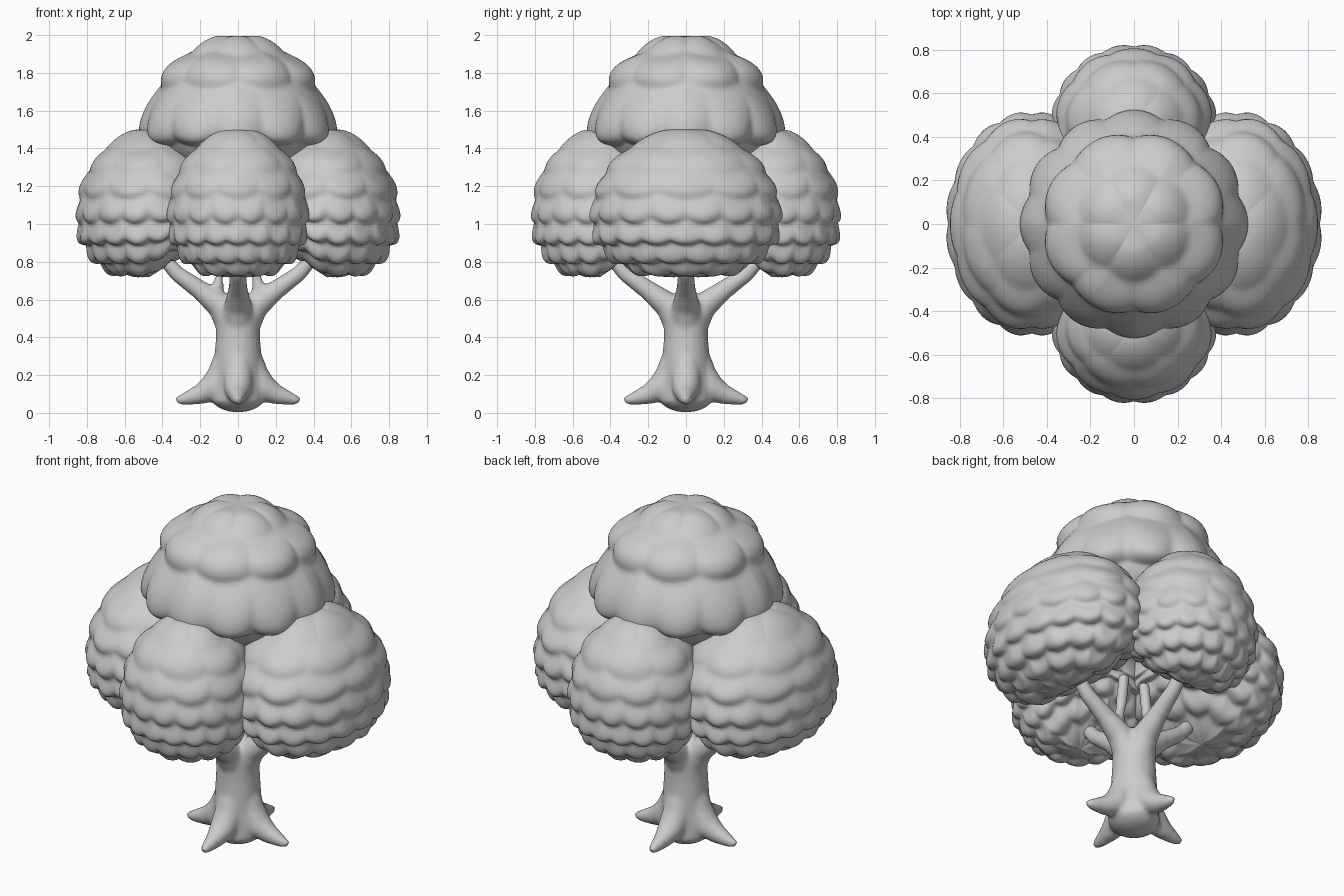
import bpy, bmesh
from math import sin, cos, pi
from mathutils import Vector

cube = bpy.data.objects.get("Cube")
if cube:
    bpy.data.objects.remove(cube)

grey = bpy.data.materials.new("light_grey")
grey.use_nodes = True
grey.diffuse_color = (0.6, 0.6, 0.6, 1)
grey.node_tree.nodes["Principled BSDF"].inputs["Base Color"].default_value = (0.6, 0.6, 0.6, 1)


def finish(bm, name):
    bmesh.ops.recalc_face_normals(bm, faces=bm.faces)
    for face in bm.faces:
        face.smooth = True
    mesh = bpy.data.meshes.new(name)
    bm.to_mesh(mesh)
    bm.free()
    mesh.materials.append(grey)
    obj = bpy.data.objects.new(name, mesh)
    bpy.context.collection.objects.link(obj)
    return obj


def loft(bm, rings, start, end):
    """Skin closed rings and cap both ends with a point."""
    a, b = bm.verts.new(start), bm.verts.new(end)
    rows = [[bm.verts.new(p) for p in ring] for ring in rings]
    n = len(rows[0])
    for i in range(n):
        j = (i + 1) % n
        bm.faces.new((a, rows[0][j], rows[0][i]))
        bm.faces.new((b, rows[-1][i], rows[-1][j]))
        for r, s in zip(rows, rows[1:]):
            bm.faces.new((r[i], r[j], s[j], s[i]))


# Foliage: a dome covered with overlapping tiers of rounded lobes
# Each tier is (lower edge from 0 at the top to 1 at the bottom, lobes, bulge)
def bulge(tiers, v, theta):
    prev = 0
    for i, (edge, lobes, amp) in enumerate(tiers):
        lobe = abs(cos(lobes * theta / 2 + i * pi / 2)) ** 0.8
        low = edge + 0.026 * (lobe - 0.6)
        if v < low:
            t = max(0, (v - prev) / (low - prev))
            return amp * sin(pi * t ** 1.3) * (0.5 + 0.5 * lobe)
        prev = low
    return 0


def foliage(name, centre, radius, up, down, tiers, turn=0, lift=0, rows=84, around=160):
    def point(v, theta):
        s, c = sin(pi * v), cos(pi * v)
        rise = 0
        if c < 0:
            # the underside is fuller, and rises towards the trunk
            s, c = s ** 0.87, -abs(c) ** 0.87
            rise = lift * max(0, -cos(theta)) * s * -c
        else:
            s = s ** 1.12
        o = bulge(tiers, v, theta) * min(1, 4 * s)
        p = Vector((radius[0] * s * cos(theta + turn), radius[1] * s * sin(theta + turn),
                    c * (up if c > 0 else down)))
        return Vector(centre) + p * (1 + o) + Vector((0, 0, rise - 0.2 * o * s))

    bm = bmesh.new()
    rings = [[point(k / rows, 2 * pi * i / around) for i in range(around)]
             for k in range(1, rows)]
    loft(bm, rings, point(0, 0), point(1, 0))
    obj = finish(bm, name)
    soften = obj.modifiers.new("soften", 'SMOOTH')
    soften.iterations = 2
    return obj


leaf_tiers = [(0.22, 5, 0.03), (0.34, 7, 0.05), (0.44, 10, 0.06), (0.535, 16, 0.07),
              (0.645, 18, 0.08), (0.77, 16, 0.08), (0.89, 10, 0.08), (1.1, 5, 0.06)]
crown_tiers = [(0.2, 6, 0.06), (0.355, 8, 0.12), (0.6, 12, 0.14), (1.1, 2, 0.02)]

for side, name in ((1, "left"), (-1, "right")):
    foliage(name + "_foliage", (side * 0.47, 0, 1.06), (0.37, 0.485), 0.445, 0.335,
            leaf_tiers, 0 if side > 0 else pi, 0.25)
for side, name in ((1, "back"), (-1, "front")):
    foliage(name + "_foliage", (0, side * 0.455, 1.06), (0.358, 0.347), 0.445, 0.335,
            leaf_tiers, side * pi / 2, 0.25)
foliage("crown_foliage", (0, 0, 1.52), (0.46, 0.46), 0.475, 0.27, crown_tiers, pi / 2)


# Trunk, roots and branches: tapered tubes fused into one surface
def tube(bm, points, sides=20):
    path = [Vector(p[:3]) for p in points]
    rings = []
    for i, p in enumerate(path):
        along = path[min(i + 1, len(path) - 1)] - path[max(i - 1, 0)]
        turn = along.to_track_quat('Z', 'Y')
        rings.append([p + turn @ Vector((cos(a), sin(a), 0)) * points[i][3]
                      for a in (2 * pi * k / sides for k in range(sides))])
    loft(bm, rings, path[0], path[-1])


bm = bmesh.new()
tube(bm, [(0, 0, 0.06, 0.14), (0, 0, 0.2, 0.13), (0, 0, 0.4, 0.118),
          (0, 0, 0.52, 0.118), (0, 0, 0.6, 0.09), (0, 0, 0.64, 0.04)])
for k in range(4):
    c, s = round(cos(k * pi / 2)), round(sin(k * pi / 2))

    def limb(*steps):
        tube(bm, [(c * d, s * d, z, r) for d, z, r in steps])

    limb((0.04, 0.34, 0.07), (0.085, 0.2, 0.078), (0.14, 0.125, 0.074),
         (0.21, 0.095, 0.052), (0.28, 0.075, 0.034), (0.328, 0.064, 0.019))
    limb((0.03, 0.46, 0.085), (0.095, 0.57, 0.072), (0.2, 0.65, 0.052),
         (0.32, 0.735, 0.042), (0.43, 0.86, 0.036), (0.45, 0.95, 0.03))
    if c:
        limb((0.09, 0.58, 0.05), (0.11, 0.67, 0.036), (0.09, 0.76, 0.03), (0.07, 0.95, 0.03))
knob = bmesh.ops.create_uvsphere(bm, u_segments=24, v_segments=12, radius=0.14)
for v in knob["verts"]:
    v.co.z = v.co.z * 0.55 + 0.08
trunk = finish(bm, "trunk")
fuse = trunk.modifiers.new("fuse", 'REMESH')
fuse.mode = 'VOXEL'
fuse.voxel_size = 0.011
fuse.use_smooth_shade = True
blend = trunk.modifiers.new("blend", 'SMOOTH')
blend.iterations = 10
